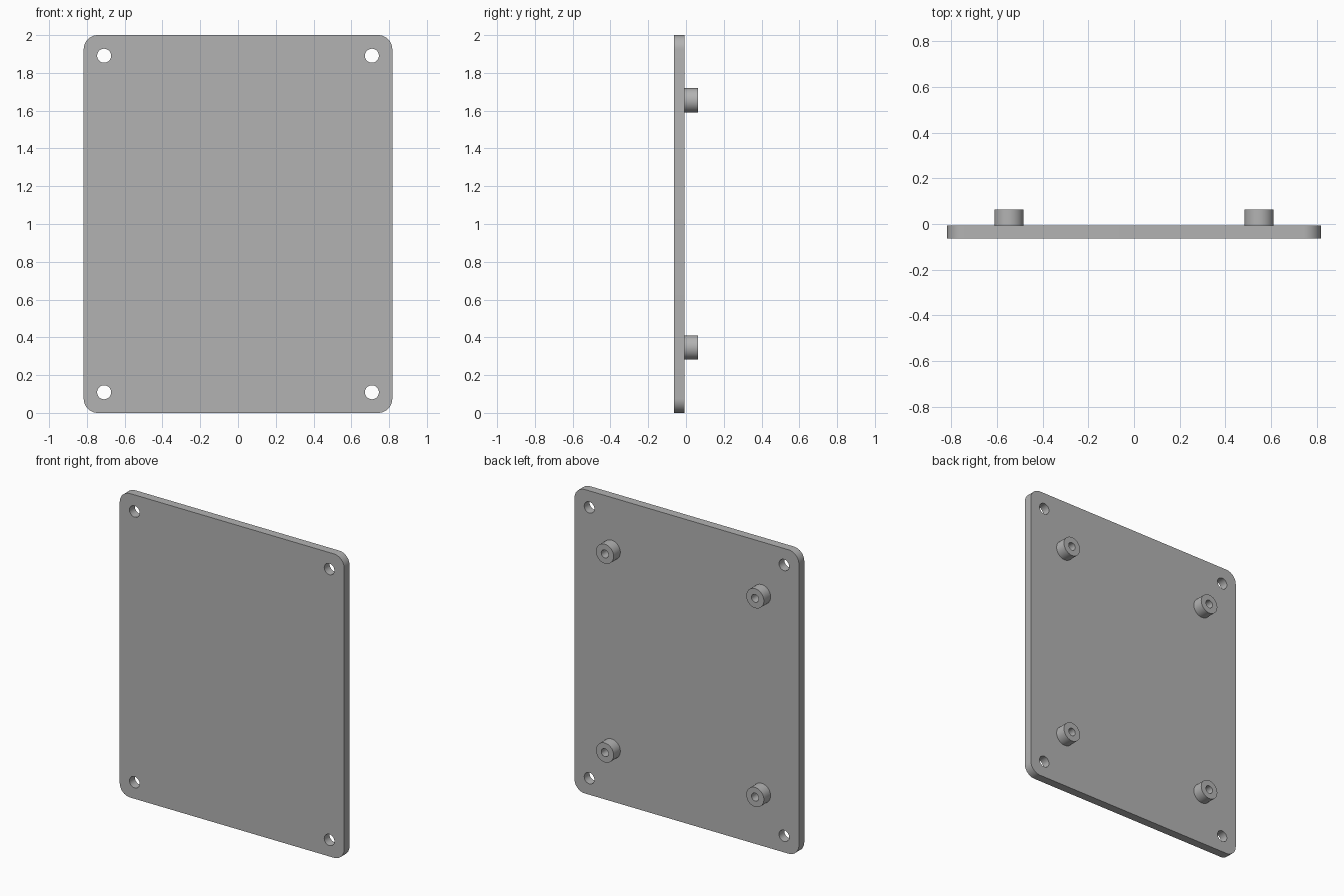
import bpy, bmesh, math
from mathutils import Matrix, Vector

cube = bpy.data.objects.get("Cube")
if cube:
    bpy.data.objects.remove(cube, do_unlink=True)

WIDTH, HEIGHT = 1.634, 2.0
FRONT, PLATE_BACK, BOSS_BACK = -0.063, -0.007, 0.063
CORNER_R = 0.075

grey = bpy.data.materials.new("grey")
grey.use_nodes = True
colour = (0.45, 0.45, 0.45, 1)
grey.diffuse_color = colour
grey.node_tree.nodes["Principled BSDF"].inputs["Base Color"].default_value = colour


def finish(name, bm):
    bmesh.ops.recalc_face_normals(bm, faces=bm.faces[:])
    mesh = bpy.data.meshes.new(name)
    bm.to_mesh(mesh)
    bm.free()
    mesh.materials.append(grey)
    obj = bpy.data.objects.new(name, mesh)
    bpy.context.collection.objects.link(obj)
    return obj


def smooth(obj):
    bpy.ops.object.select_all(action='DESELECT')
    obj.select_set(True)
    bpy.context.view_layer.objects.active = obj
    bpy.ops.object.shade_smooth_by_angle(angle=math.radians(30))


def four_places(dx, z_low, z_high):
    return [(x, z) for x in (-dx, dx) for z in (z_low, z_high)]


# Plate: box with rounded corners
bm = bmesh.new()
bmesh.ops.create_cube(bm, size=1)
bmesh.ops.scale(bm, vec=(WIDTH, PLATE_BACK - FRONT, HEIGHT), verts=bm.verts[:])
bmesh.ops.translate(bm, vec=(0, (FRONT + PLATE_BACK) / 2, HEIGHT / 2), verts=bm.verts[:])
corners = [e for e in bm.edges if abs((e.verts[0].co - e.verts[1].co).y) > 0.01]
bmesh.ops.bevel(bm, geom=corners, offset=CORNER_R, segments=10, profile=0.5, affect='EDGES')
plate = finish("plate", bm)

# Mounting holes, cut through the plate corners
bm = bmesh.new()
for x, z in four_places(0.709, 0.109, 1.891):
    bmesh.ops.create_cone(bm, cap_ends=True, segments=40, radius1=0.037, radius2=0.037, depth=0.3,
                          matrix=Matrix.Translation((x, 0, z)) @ Matrix.Rotation(math.pi / 2, 4, 'X'))
cutter = finish("mounting_hole_cutter", bm)
cutter.hide_render = True
cut = plate.modifiers.new("mounting_holes", 'BOOLEAN')
cut.operation, cut.solver, cut.object = 'DIFFERENCE', 'EXACT', cutter
bpy.context.view_layer.objects.active = plate
bpy.ops.object.modifier_apply(modifier=cut.name)
bpy.data.objects.remove(cutter, do_unlink=True)
smooth(plate)

# Standoffs: turned bosses with a blind screw hole
OUTER_R, BORE_R = 0.064, 0.026
PROFILE = [(OUTER_R, PLATE_BACK), (OUTER_R, BOSS_BACK), (BORE_R, BOSS_BACK),
           (BORE_R, PLATE_BACK + 0.001), (0, PLATE_BACK + 0.001)]
for i, (x, z) in enumerate(four_places(0.547, 0.347, 1.655)):
    bm = bmesh.new()
    verts = [bm.verts.new((r, y, 0)) for r, y in PROFILE]
    edges = [bm.edges.new(pair) for pair in zip(verts, verts[1:])]
    bmesh.ops.spin(bm, geom=verts + edges, cent=(0, 0, 0), axis=(0, 1, 0),
                   angle=math.tau, steps=48, use_merge=True)
    bmesh.ops.remove_doubles(bm, verts=bm.verts[:], dist=1e-5)
    rim = [e for e in bm.edges if e.is_boundary]
    bmesh.ops.holes_fill(bm, edges=rim, sides=0)
    bmesh.ops.translate(bm, vec=Vector((x, 0, z)), verts=bm.verts[:])
    smooth(finish(f"standoff_{i + 1}", bm))
